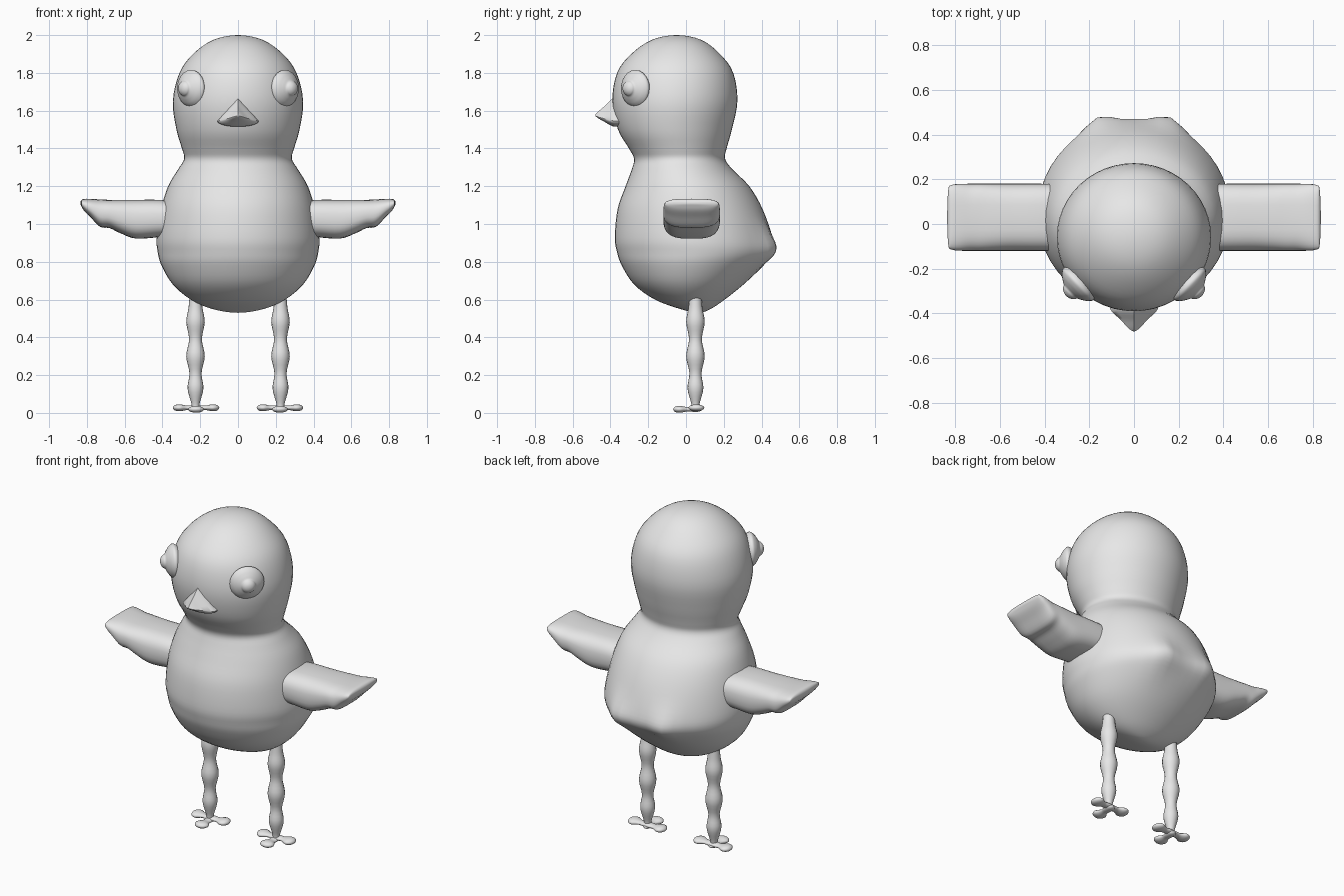
import bpy, bmesh, math
from mathutils import Vector

if "Cube" in bpy.data.objects:
    bpy.data.objects.remove(bpy.data.objects["Cube"])

grey = bpy.data.materials.new("plain_grey")
grey.diffuse_color = (0.8, 0.8, 0.8, 1)
grey.use_nodes = True
grey.node_tree.nodes["Principled BSDF"].inputs["Base Color"].default_value = grey.diffuse_color

X, Y, Z = Vector((1, 0, 0)), Vector((0, 1, 0)), Vector((0, 0, 1))


def smooth_rows(rows, steps):
    """Catmull-Rom through rows of (along, half_side, half_up, up_offset)."""
    def beyond(end, near):
        if end[1] == 0:                      # rounded pole: reflect across the axis
            return (near[0], -near[1], -near[2], 2 * end[3] - near[3])
        return end
    p = [beyond(rows[0], rows[1])] + list(rows) + [beyond(rows[-1], rows[-2])]
    out = []
    for i in range(1, len(p) - 2):
        for k in range(steps):
            t = k / steps
            out.append([0.5 * (2 * b + (c - a) * t + (2 * a - 5 * b + 4 * c - d) * t * t
                               + (3 * b - a - 3 * c + d) * t ** 3)
                        for a, b, c, d in zip(*p[i - 1:i + 3])])
    return out + [rows[-1]]


def loft(name, rows, origin=(0, 0, 0), axis=Z, side=X, up=Y, segs=24, steps=4,
         shape=lambda c, s: (c, s), adjust=None, mirror=False, angle=60):
    """Skin of cross-sections placed along an axis, optionally mirrored in x."""
    bm = bmesh.new()
    rings = []
    for t, a, b, off in smooth_rows(rows, steps):
        ring = []
        for k in range(segs):
            w = 2 * math.pi * k / segs
            u, v = shape(math.cos(w), math.sin(w))
            co = Vector(origin) + axis * t + side * (a * u) + up * (off + b * v)
            ring.append(bm.verts.new(adjust(co) if adjust else co))
        rings.append(ring)
    for r0, r1 in zip(rings, rings[1:]):
        for k in range(segs):
            j = (k + 1) % segs
            bm.faces.new((r0[k], r0[j], r1[j], r1[k]))
    bm.faces.new(rings[0])
    bm.faces.new(rings[-1])
    bmesh.ops.remove_doubles(bm, verts=bm.verts, dist=0.0003)
    bmesh.ops.recalc_face_normals(bm, faces=bm.faces)
    mesh = bpy.data.meshes.new(name)
    bm.to_mesh(mesh)
    bm.free()
    mesh.materials.append(grey)
    ob = bpy.data.objects.new(name, mesh)
    bpy.context.collection.objects.link(ob)
    bpy.ops.object.select_all(action='DESELECT')
    ob.select_set(True)
    bpy.context.view_layer.objects.active = ob
    bpy.ops.object.shade_smooth_by_angle(angle=math.radians(angle))
    if mirror:
        ob.modifiers.new("mirror", 'MIRROR')
    return ob


# Head and body in one skin: height, half width, front y, back y
profile = [
    (2.0, 0, -.05, -.05), (1.975, .13, -.18, .08), (1.9, .238, -.29, .18),
    (1.8, .31, -.365, .25), (1.65, .345, -.39, .272), (1.5, .326, -.36, .243),
    (1.4, .297, -.302, .215), (1.345, .285, -.275, .207), (1.29, .317, -.287, .245),
    (1.2, .37, -.32, .335), (1.08, .407, -.362, .405), (.93, .43, -.377, .458),
    (.85, .425, -.365, .465), (.78, .405, -.34, .41), (.68, .345, -.275, .305),
    (.6, .25, -.165, .205), (.55, .135, -.03, .13), (.53, 0, .07, .07)]


def tail_lobes(co):
    """Two soft corners at the back form the stubby tail."""
    if co.y > .1:
        co.y += .04 * math.exp(-((abs(co.x) - .16) / .07) ** 2 - ((co.z - .87) / .1) ** 2)
    return co


loft("body", [(z, w, (b - f) / 2, (f + b) / 2) for z, w, f, b in profile],
     segs=48, adjust=tail_lobes)


# Beak: pointed above, shallow curve below
def beak_shape(c, s):
    return (math.copysign(1 - s, c), s) if s > 0 else (c, .25 * s)


loft("beak", [(.28, .11, .12, 1.545), (.36, .11, .12, 1.545), (.39, .1, .117, 1.547),
              (.43, .058, .068, 1.557), (.465, .026, .028, 1.567), (.48, 0, 0, 1.575)],
     axis=-Y, side=X, up=Z, shape=beak_shape, angle=50)

# Eyes: flattened domes with a raised pupil, facing forward and outward
facing = Vector((.72, -.69, 0)).normalized()
across = Vector((.69, .72, 0)).normalized()
eye = [(-.05, 0), (-.04, .06), (0, .097), (.025, .086), (.043, .062),
       (.054, .043), (.066, .035), (.077, .02), (.081, 0)]
loft("eyes", [(t, r, r, 0) for t, r in eye], origin=(.245, -.265, 1.718),
     axis=facing, side=across, up=Z, mirror=True)


# Wings: broad rounded slabs, scalloped underneath and thinning to the tip
def slab(c, s):
    return (math.copysign(abs(c) ** .6, c), math.copysign(abs(s) ** .8, s))


wing = [(.3, .148, 1.12, .94), (.42, .15, 1.128, .93), (.54, .15, 1.128, .923),
        (.62, .15, 1.128, .95), (.68, .15, 1.128, .978), (.73, .15, 1.13, .985),
        (.78, .149, 1.133, 1.035), (.815, .144, 1.133, 1.07), (.83, .125, 1.125, 1.095),
        (.835, 0, 1.11, 1.11)]
loft("wings", [(x, w, (t - b) / 2, (t + b) / 2) for x, w, t, b in wing],
     origin=(0, .03, 0), axis=X, side=Y, up=Z, shape=slab, segs=32, mirror=True)

# Legs with knobbly joints
leg = [(.02, .02), (.05, .022), (.13, .042), (.21, .032), (.3, .049), (.39, .034),
       (.48, .049), (.55, .038), (.6, .033), (.65, .03)]
loft("legs", [(z, r, r, 0) for z, r in leg], origin=(.225, .05, 0), segs=16, mirror=True)

# Feet: three flat toes with bulbous ends
toe = [(-.03, 0, 0), (-.015, .022, .012), (.02, .025, .013), (.05, .024, .012),
       (.085, .042, .018), (.112, .03, .014), (.123, 0, 0)]
for name, axis, side, z in (("outer_toes", X, Y, .027), ("inner_toes", -X, Y, .027),
                            ("front_toes", -Y, X, .019)):
    loft(name, [(t, a, b, 0) for t, a, b in toe], origin=(.222, .055, z),
         axis=axis, side=side, up=Z, segs=16, mirror=True)
